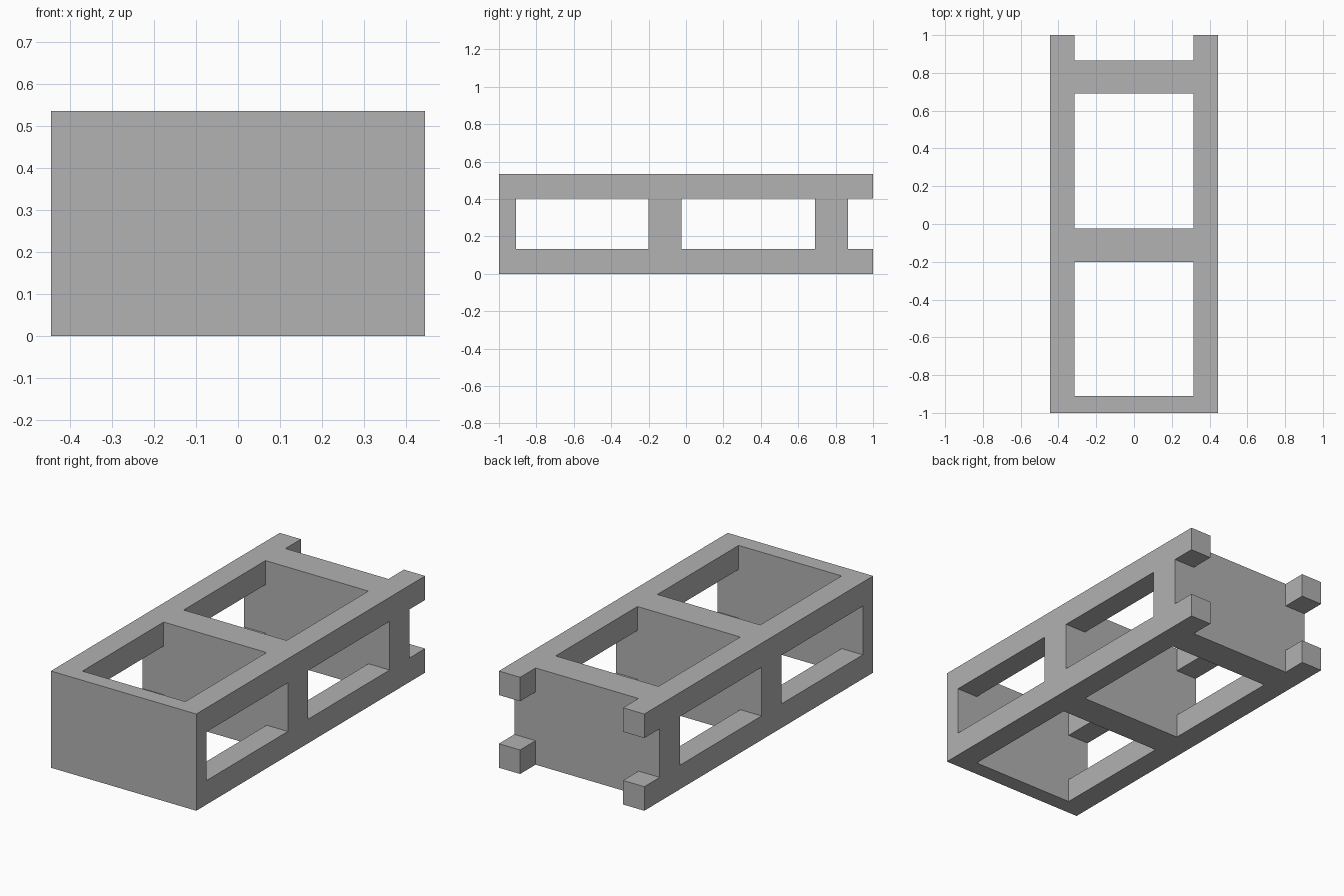
import bpy
import bmesh

cube = bpy.data.objects.get("Cube")
if cube:
    bpy.data.objects.remove(cube, do_unlink=True)

# Single flat grey
grey = bpy.data.materials.new("plain_grey")
grey.use_nodes = True
colour = (0.445, 0.445, 0.445, 1)
grey.diffuse_color = colour
grey.node_tree.nodes["Principled BSDF"].inputs["Base Color"].default_value = colour

# Break lines along each axis: rails at the corners, cross plates along y
xs = (-0.445, -0.315, 0.315, 0.445)
ys = (-1, -0.91, -0.2, -0.025, 0.69, 0.865, 1)
zs = (0, 0.133, 0.402, 0.535)
size = (len(xs) - 1, len(ys) - 1, len(zs) - 1)


def solid(i, j, k):
    """Every even bay along y is a full plate, other bays hold corner rails."""
    if not all(0 <= c < n for c, n in zip((i, j, k), size)):
        return False
    return j % 2 == 0 or (i != 1 and k != 1)


bm = bmesh.new()
verts = {}


def corner(idx):
    if idx not in verts:
        verts[idx] = bm.verts.new((xs[idx[0]], ys[idx[1]], zs[idx[2]]))
    return verts[idx]


# Outer skin: one face wherever a solid bay meets an empty one
for i in range(size[0]):
    for j in range(size[1]):
        for k in range(size[2]):
            if not solid(i, j, k):
                continue
            for axis in range(3):
                for side in (0, 1):
                    near = [i, j, k]
                    near[axis] += 2 * side - 1
                    if solid(*near):
                        continue
                    u, v = (axis + 1) % 3, (axis + 2) % 3
                    loop = []
                    for du, dv in ((0, 0), (1, 0), (1, 1), (0, 1)):
                        idx = [i, j, k]
                        idx[axis] += side
                        idx[u] += du
                        idx[v] += dv
                        loop.append(corner(tuple(idx)))
                    bm.faces.new(loop if side else loop[::-1])

bmesh.ops.recalc_face_normals(bm, faces=bm.faces)
mesh = bpy.data.meshes.new("open_frame")
bm.to_mesh(mesh)
bm.free()
mesh.materials.append(grey)
frame = bpy.data.objects.new("open_frame", mesh)
bpy.context.collection.objects.link(frame)
